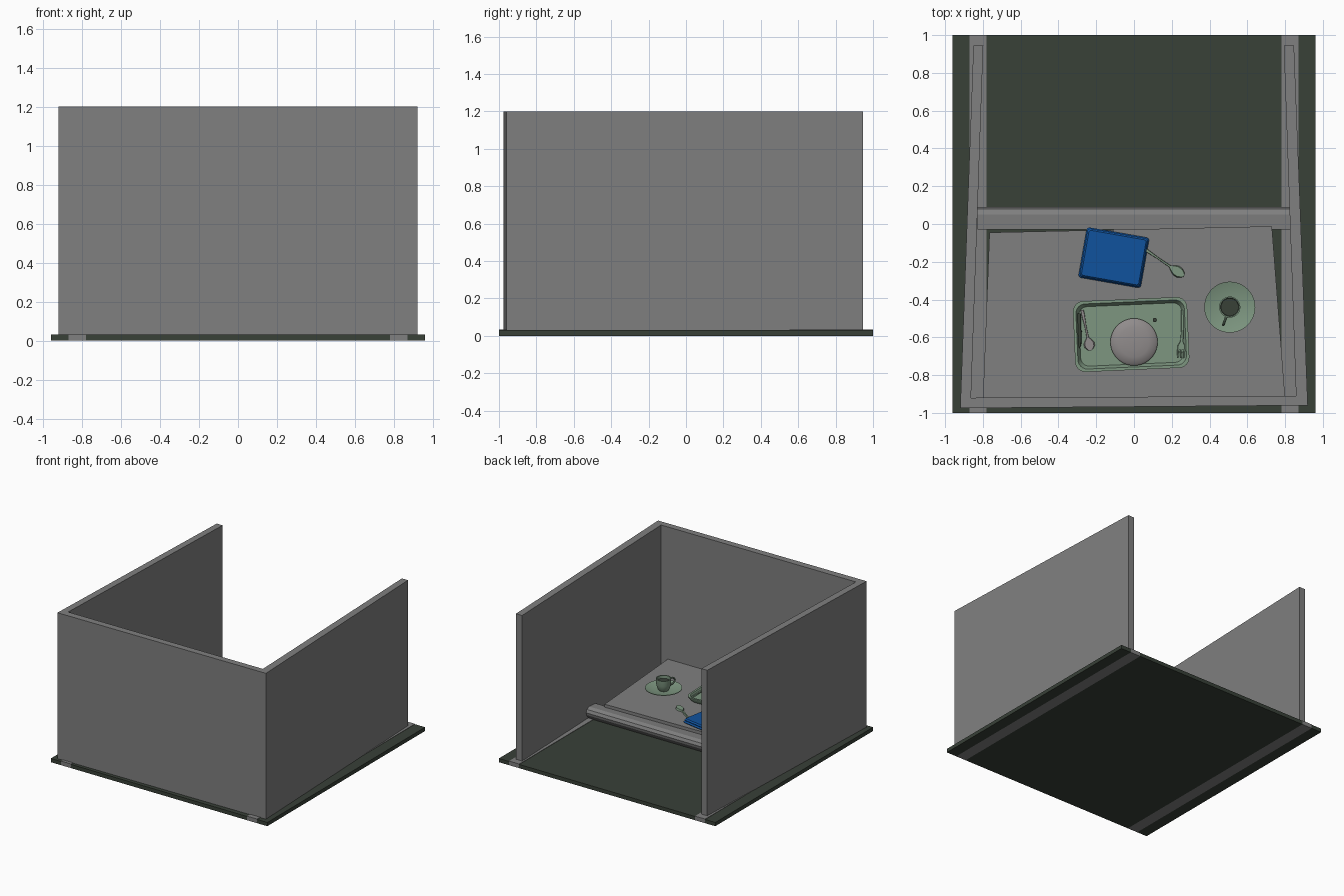
import bpy, bmesh, math
from mathutils import Matrix, Vector

if "Cube" in bpy.data.objects:
    bpy.data.objects.remove(bpy.data.objects["Cube"])


def material(name, rgb):
    m = bpy.data.materials.new(name)
    m.diffuse_color = (*rgb, 1)
    m.use_nodes = True
    m.node_tree.nodes["Principled BSDF"].inputs["Base Color"].default_value = m.diffuse_color
    return m


GREY = material("wall grey", (0.215, 0.215, 0.215))
DARK = material("dark green", (0.040, 0.052, 0.039))
GREEN = material("pale green", (0.205, 0.305, 0.216))
BLUE = material("napkin blue", (0.005, 0.085, 0.34))
PALE = material("warm grey", (0.28, 0.26, 0.26))
TABLE = 0.14


def finish(name, bm, mat, smooth=False):
    bmesh.ops.remove_doubles(bm, verts=bm.verts, dist=1e-5)
    bmesh.ops.recalc_face_normals(bm, faces=bm.faces)
    me = bpy.data.meshes.new(name)
    bm.to_mesh(me)
    bm.free()
    me.materials.append(mat)
    ob = bpy.data.objects.new(name, me)
    bpy.context.collection.objects.link(ob)
    if smooth:
        bpy.ops.object.select_all(action='DESELECT')
        ob.select_set(True)
        bpy.context.view_layer.objects.active = ob
        bpy.ops.object.shade_smooth_by_angle(angle=math.radians(40))
    return ob


def loft(name, rings, mat, smooth=False):
    """Skin a list of closed rings and cap both ends."""
    bm = bmesh.new()
    vs = [[bm.verts.new(p) for p in r] for r in rings]
    n = len(rings[0])
    for a, b in zip(vs, vs[1:]):
        for i in range(n):
            j = (i + 1) % n
            bm.faces.new((a[i], a[j], b[j], b[i]))
    bm.faces.new(vs[0])
    bm.faces.new(vs[-1])
    return finish(name, bm, mat, smooth)


def prism(name, pts, z0, z1, mat):
    return loft(name, [[(x, y, z) for x, y in pts] for z in (z0, z1)], mat)


def rect(x0, x1, y0, y1):
    return [(x0, y0), (x1, y0), (x1, y1), (x0, y1)]


def lathe(name, cx, cy, profile, mat, n=40):
    rings = [[(cx + r * math.cos(2 * math.pi * i / n), cy + r * math.sin(2 * math.pi * i / n), z)
              for i in range(n)] for r, z in profile]
    return loft(name, rings, mat, True)


def round_rect(w, h, r, z, n=6):
    pts = []
    for k, (sx, sy) in enumerate(((1, 1), (-1, 1), (-1, -1), (1, -1))):
        for i in range(n + 1):
            a = math.pi / 2 * (k + i / n)
            pts.append((sx * (w / 2 - r) + r * math.cos(a), sy * (h / 2 - r) + r * math.sin(a), z))
    return pts


def place(ob, x, y, deg):
    ob.matrix_world = Matrix.Translation((x, y, 0)) @ Matrix.Rotation(math.radians(deg), 4, 'Z')
    return ob


def utensil(name, start, end, z, widths, mat, thick=0.008):
    """Flat cutlery: half-widths (t, w) along the line from start to end."""
    a, b = Vector((*start, z)), Vector((*end, z))
    d = (b - a).normalized()
    s = Vector((-d.y, d.x, 0))
    rings = []
    for t, w in widths:
        p = a.lerp(b, t)
        rings.append([p - s * w, p + s * w, p + s * w * 0.8 + Vector((0, 0, thick)),
                      p - s * w * 0.8 + Vector((0, 0, thick))])
    return loft(name, rings, mat)


# floor slab with two inlaid rails
prism("floor_middle", rect(-0.78, 0.78, -1, 1), 0, 0.03, DARK)
for side, s in (("left", -1), ("right", 1)):
    prism("floor_edge_" + side, rect(*sorted((s * 0.87, s * 0.96)), -1, 1), 0, 0.03, DARK)
    prism("floor_rail_" + side, rect(*sorted((s * 0.78, s * 0.87)), -1, 1), 0, 0.033, GREY)

# three slightly splayed walls
prism("front_wall", [(-0.92, -0.975), (0.92, -0.96), (0.858, -0.91), (-0.863, -0.92)], 0.03, 1.2, GREY)
prism("left_wall", [(-0.92, -0.975), (-0.863, -0.92), (-0.798, 0.945), (-0.85, 0.945)], 0.03, 1.2, GREY)
prism("right_wall", [(0.92, -0.96), (0.847, 0.945), (0.793, 0.945), (0.858, -0.91)], 0.03, 1.2, GREY)

# table top and the rounded bar along its back edge
prism("table_top", [(-0.80, -0.93), (0.80, -0.92), (0.73, -0.012), (-0.765, -0.045)], 0.095, TABLE, GREY)
prism("table_base", [(-0.77, -0.92), (0.77, -0.92), (0.70, -0.06), (-0.74, -0.07)], 0.03, 0.095, DARK)
bar = [(-0.03, 0.03), (-0.03, 0.115), (0.05, 0.12), (0.08, 0.108), (0.09, 0.085), (0.085, 0.065), (0.06, 0.03)]
loft("table_bar", [[(x, y, z) for y, z in bar] for x in (-0.828, 0.825)], GREY)

# tray with raised rim
TX, TY = -0.015, -0.585
tray = loft("tray", [round_rect(0.56, 0.33, 0.05, TABLE), round_rect(0.605, 0.375, 0.055, TABLE + 0.034),
                     round_rect(0.605, 0.375, 0.055, TABLE + 0.04), round_rect(0.575, 0.345, 0.05, TABLE + 0.04),
                     round_rect(0.545, 0.315, 0.045, TABLE + 0.012)], GREEN, True)
place(tray, TX, TY, 2.5)

# domed dish on the tray
z = TABLE + 0.012
lathe("dish", 0.0, -0.625, [(0.08, z), (0.12, z + 0.02), (0.125, z + 0.03), (0.115, z + 0.04),
                            (0.08, z + 0.049), (0.04, z + 0.053), (0.001, z + 0.054)], PALE)
lathe("tray_button", 0.11, -0.508, [(0.011, z), (0.011, z + 0.012), (0.001, z + 0.014)], DARK, 12)

# cutlery
SPOON = [(0, 0.008), (0.1, 0.009), (0.4, 0.005), (0.68, 0.006), (0.74, 0.018), (0.82, 0.029),
         (0.9, 0.028), (0.97, 0.016), (1, 0.006)]
utensil("tray_spoon", (-0.275, -0.455), (-0.23, -0.67), z + 0.006, SPOON, PALE)
utensil("tray_knife", (-0.29, -0.475), (-0.295, -0.66), z + 0.006,
        [(0, 0.01), (0.45, 0.012), (0.5, 0.016), (0.9, 0.015), (1, 0.005)], DARK)
utensil("tray_fork", (0.262, -0.455), (0.25, -0.665), z + 0.006,
        [(0, 0.012), (0.15, 0.011), (0.5, 0.006), (0.8, 0.008), (0.9, 0.021), (1, 0.021)], GREEN)
for i in (-1, 0, 1):
    utensil("fork_tine", (0.25 + i * 0.016, -0.662), (0.247 + i * 0.016, -0.71), z + 0.006,
            [(0, 0.005), (1, 0.003)], GREEN)
utensil("loose_spoon", (0.03, -0.115), (0.265, -0.275), TABLE + 0.003, SPOON, GREEN, 0.014)

# folded napkin: two soft layers
for k, (w, h) in enumerate(((0.335, 0.27), (0.325, 0.26))):
    z0 = TABLE + 0.001 + 0.017 * k
    nap = loft("napkin_layer", [round_rect(w - 0.014, h - 0.014, 0.012, z0), round_rect(w, h, 0.016, z0 + 0.008),
                                round_rect(w - 0.018, h - 0.018, 0.012, z0 + 0.018)], BLUE, True)
    place(nap, -0.107, -0.178, -10)

# saucer, cup, drink and handle
CX, CY = 0.507, -0.44
z = TABLE
lathe("saucer", CX, CY, [(0.07, z), (0.135, z + 0.026), (0.135, z + 0.03), (0.075, z + 0.012), (0.001, z + 0.012)], GREEN)
lathe("cup", CX, CY, [(0.035, z + 0.012), (0.046, z + 0.03), (0.054, z + 0.06), (0.056, z + 0.105),
                      (0.049, z + 0.105), (0.047, z + 0.06), (0.001, z + 0.055)], GREEN)
lathe("drink", CX, CY, [(0.047, z + 0.07), (0.047, z + 0.082), (0.001, z + 0.082)], DARK)
ang = math.radians(250)
out, side = Vector((math.cos(ang), math.sin(ang), 0)), Vector((-math.sin(ang), math.cos(ang), 0))
rings = []
for i in range(13):
    a = math.radians(-90 + 15 * i)
    d = out * math.cos(a) + Vector((0, 0, math.sin(a)))
    c = Vector((CX, CY, z + 0.065)) + out * 0.05 + out * (math.cos(a) * 0.05) + Vector((0, 0, math.sin(a) * 0.028))
    rings.append([c + (d * math.cos(b) + side * math.sin(b)) * 0.007
                  for b in (2 * math.pi * j / 8 for j in range(8))])
loft("cup_handle", rings, GREEN, True)
